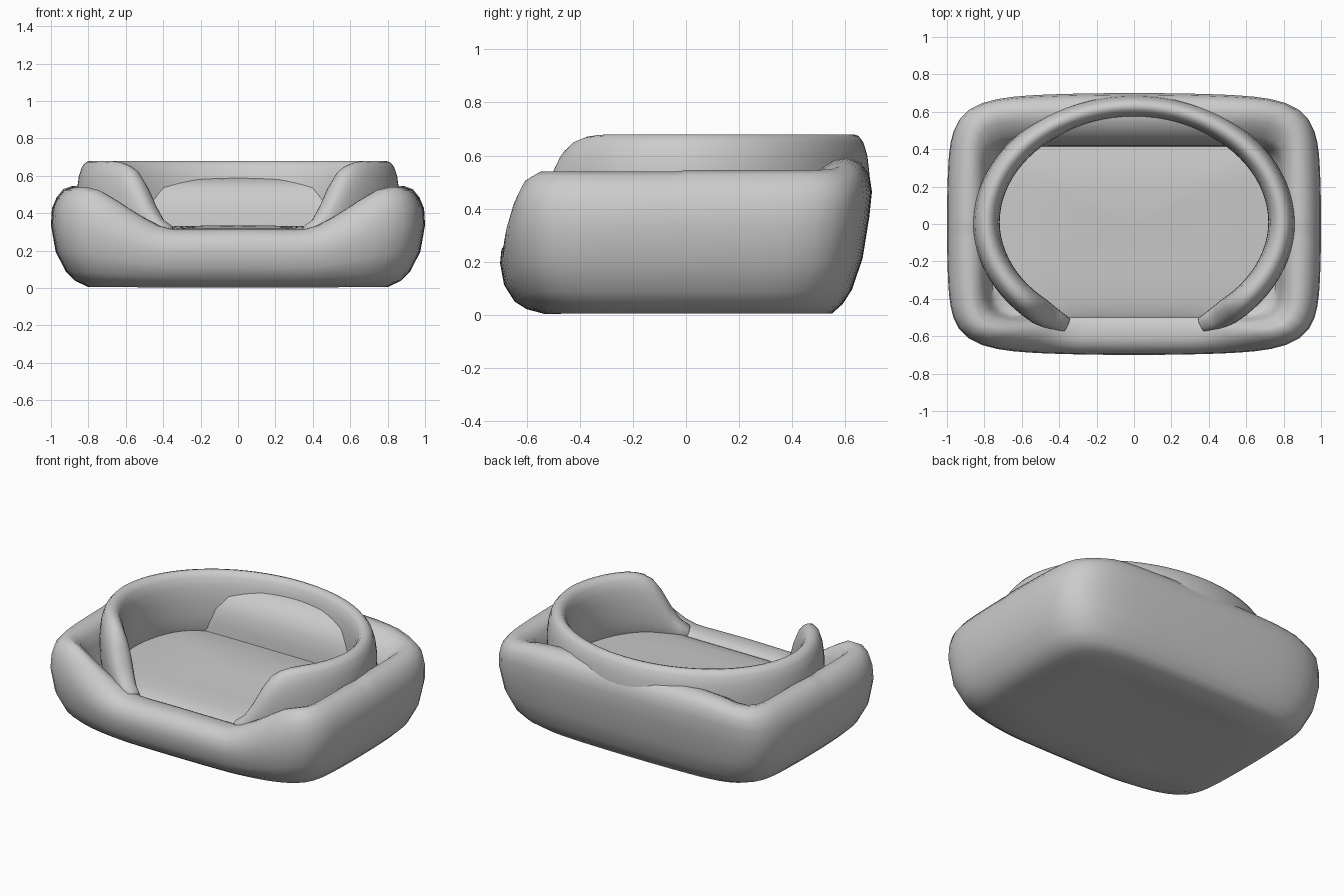
import bpy
from math import cos, sin, pi, sqrt

if "Cube" in bpy.data.objects:
    bpy.data.objects.remove(bpy.data.objects["Cube"])


def interp(table, x):
    """Piecewise-linear lookup."""
    if x <= table[0][0]:
        return table[0][1]
    for (x0, v0), (x1, v1) in zip(table, table[1:]):
        if x <= x1:
            return v0 + (v1 - v0) * (x - x0) / (x1 - x0)
    return table[-1][1]


def loft(name, rings, cap_start, cap_end):
    """Skin a list of closed rings and fan each end to a cap point."""
    n = len(rings[0])
    verts = [p for r in rings for p in r] + [cap_start, cap_end]
    a, b = len(verts) - 2, len(verts) - 1
    last = (len(rings) - 1) * n
    faces = []
    for j in range(n):
        k = (j + 1) % n
        faces.append((a, k, j))
        faces.append((b, last + j, last + k))
        for i in range(len(rings) - 1):
            faces.append((i * n + j, i * n + k, (i + 1) * n + k, (i + 1) * n + j))
    mesh = bpy.data.meshes.new(name)
    mesh.from_pydata(verts, [], faces)
    mesh.update()
    obj = bpy.data.objects.new(name, mesh)
    bpy.context.collection.objects.link(obj)
    bpy.ops.object.select_all(action='DESELECT')
    obj.select_set(True)
    bpy.context.view_layer.objects.active = obj
    bpy.ops.object.mode_set(mode='EDIT')
    bpy.ops.mesh.select_all(action='SELECT')
    bpy.ops.mesh.normals_make_consistent(inside=False)
    bpy.ops.object.mode_set(mode='OBJECT')
    bpy.ops.object.shade_smooth_by_angle(angle=1.0)
    return obj


# Rim height along the front (dips for the entrance) and along the back
FRONT = [(0, .315), (.4, .312), (.52, .34), (.65, .41), (.8, .495), (.88, .535), (.93, .54)]
BACK = [(0, .595), (.6, .59), (.75, .58), (.9, .55), (1, .545)]
FLOOR = .285


def level(hx, yf, yb, t, p, inner):
    """Squarish outline of the bed at one height fraction; walls bow outward."""
    ring = []
    for i in range(96):
        a = 2 * pi * i / 96
        c, s = cos(a), sin(a)
        r = (abs(c) ** p + abs(s) ** p) ** (-1 / p)
        u, v = r * c, r * s
        h = interp(FRONT if v < 0 else BACK, abs(u))
        z = FLOOR + (h - FLOOR) * t if inner else h * t
        bow = 0 if inner else .045
        ring.append((hx * u * (1 - .6 * bow * v * v),
                     (yb if v > 0 else yf) * v * (1 - bow * u * u), z))
    return ring


# Outer bolster: padded base and four walls, from underside over the rim to the floor
walls = [  # half width, front depth, back depth, height fraction, squareness, inner
    (.55, .36, .38, .025, 5, 0), (.80, .53, .55, .01, 7, 0), (.87, .60, .59, .07, 7, 0),
    (.92, .645, .625, .16, 7, 0), (.975, .685, .665, .36, 7, 0), (1, .70, .69, .62, 7, 0),
    (.995, .695, .70, .78, 7, 0), (.97, .675, .69, .89, 8, 0), (.935, .645, .66, .97, 9, 0),
    (.89, .61, .61, 1, 10, 0), (.845, .57, .55, .96, 10, 1), (.81, .54, .475, .82, 10, 1),
    (.79, .52, .435, .55, 10, 1), (.775, .51, .42, .3, 10, 1), (.76, .50, .415, .08, 8, 1)]
bed = [level(*w) for w in walls]
# Seat cushion surface continuing inward as a soft dome
for k, z in ((.96, .305), (.8, .32), (.5, .325), (.25, .328)):
    bed.append([(x * k, y * k, z + .015 * y) for x, y, _ in level(.76, .50, .415, 0, 7, 1)])
loft("padded_base", bed, (0, 0, .02), (0, 0, .33))

# Inner oval bolster: tall C-shaped roll, open at the front and falling off at its ends
END = [(.36, .33), (.41, .36), (.45, .42), (.5, .53), (.54, .61), (.58, .65), (.64, .675), (.7, .68)]
A, B, LOW = .79, .63, .25
roll = []
start = 1.09                      # opening ends below the x axis
steps = 72
for i in range(steps + 1):
    a = -start + (pi + 2 * start) * i / steps
    x, y = A * cos(a), B * sin(a)
    nx, ny = cos(a) / A, sin(a) / B
    d = sqrt(nx * nx + ny * ny)
    nx, ny = nx / d, ny / d
    top = .68 if y > -.3 else interp(END, abs(x))
    mid, half = (top + LOW) / 2, (top - LOW) / 2
    w = .072 - .010 * max(0, sin(a))
    w *= interp([(.36, .55), (.5, 1)], abs(x)) if y < 0 else 1
    lean = -.02 * max(0, -sin(a))
    ring = []
    for j in range(20):
        b = 2 * pi * j / 20
        c, s = cos(b), sin(b)
        r = (abs(c) ** 2.4 + abs(s) ** 2.4) ** (-1 / 2.4)
        o = w * r * c + lean
        ring.append((x + nx * o, y + ny * o, mid + half * r * s))
    roll.append(ring)
ex, ey = A * cos(start), -B * sin(start) + .02
loft("oval_bolster", roll, (ex - .02, ey, .29), (-ex + .02, ey, .29))
